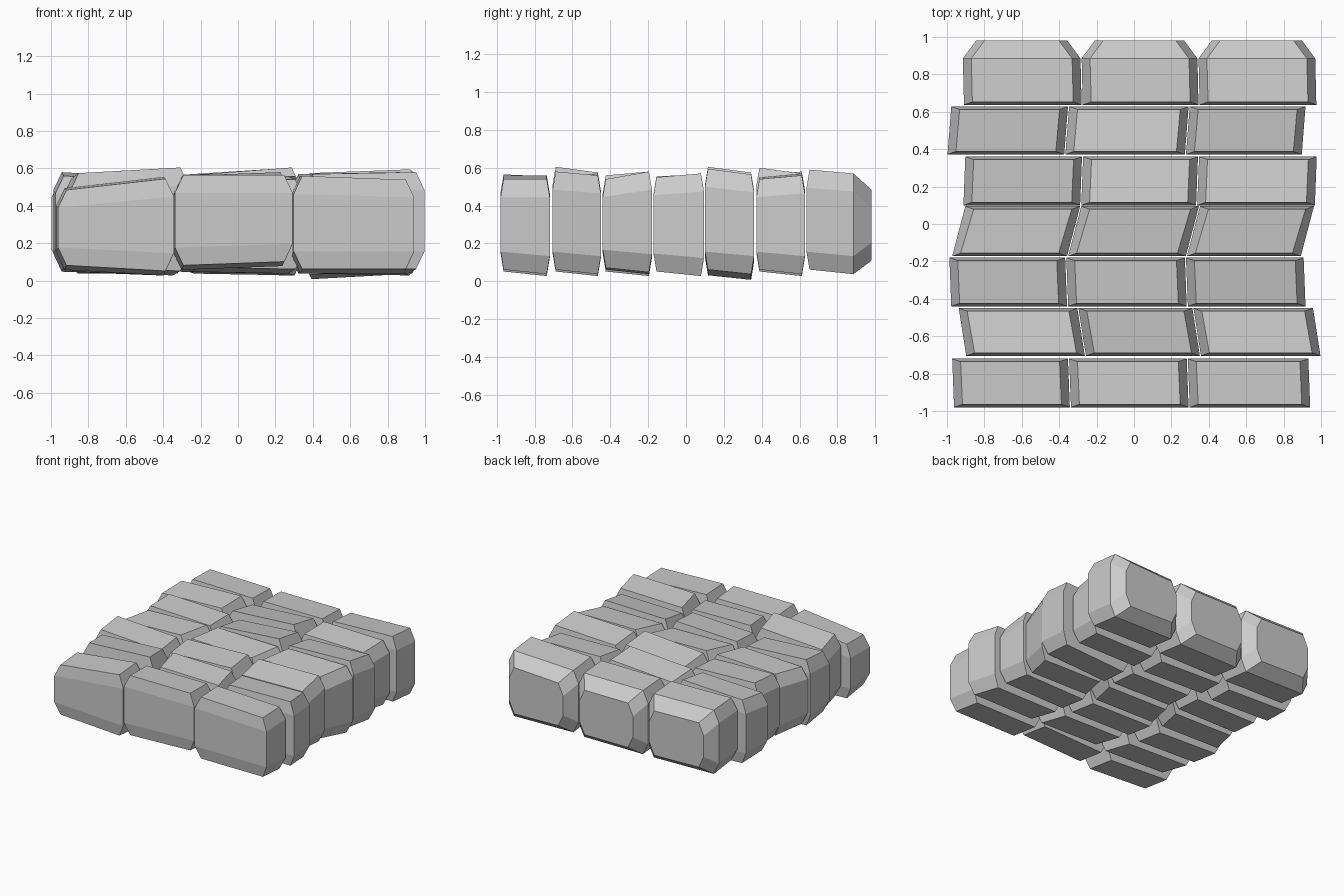
import bpy, bmesh

if "Cube" in bpy.data.objects:
    bpy.data.objects.remove(bpy.data.objects["Cube"])

# Rows of stones: y front, y back, x boundaries, shear of the ends
ROWS = [
    (-0.98, -0.72, (-0.97, -0.345, 0.29, 0.94), -0.005),
    (-0.705, -0.45, (-0.92, -0.28, 0.335, 0.98), -0.02),
    (-0.44, -0.18, (-0.985, -0.36, 0.28, 0.915), -0.005),
    (-0.172, 0.095, (-0.94, -0.32, 0.315, 0.93), 0.035),
    (0.10, 0.36, (-0.91, -0.28, 0.34, 0.975), 0.005),
    (0.372, 0.628, (-0.99, -0.36, 0.285, 0.91), 0.01),
    (0.637, 0.98, (-0.915, -0.28, 0.345, 0.975), -0.003),
]

# Per stone: top z left, top z right, rise towards the back, bottom z left, bottom z right
STONES = [
    [(.49, .55, .01, .07, .04), (.56, .56, -.01, .07, .09), (.56, .54, 0, .05, .05)],
    [(.56, .59, -.03, .06, .04), (.56, .55, .02, .06, .05), (.56, .57, -.02, .05, .05)],
    [(.57, .54, .02, .06, .04), (.55, .57, .02, .06, .05), (.55, .56, .04, .05, .06)],
    [(.54, .56, .01, .06, .05), (.56, .55, .02, .05, .04), (.56, .56, .02, .05, .04)],
    [(.57, .55, .01, .05, .05), (.55, .59, -.03, .05, .04), (.56, .58, -.03, .02, .05)],
    [(.55, .57, .02, .06, .04), (.55, .585, -.03, .06, .04), (.56, .55, .02, .05, .05)],
    [(.57, .56, -.01, .06, .05), (.56, .56, -.01, .05, .05), (.56, .58, -.02, .06, .05)],
]


def stone(name, y0, y1, x0, x1, shear, shape, rounded_back):
    """Chamfered block: cross sections along y, each with four height levels."""
    zl, zr, rise, bl, br = shape
    # sections: y, x inset, z inset
    sections = [(y0, 0, 0), (y1, 0, 0)]
    if rounded_back:
        sections = [(y0, 0, 0), (y1 - .095, 0, 0), (y1, .07, .085)]
    n = len(sections)
    bm = bmesh.new()
    left, right = [], []
    for i, (y, dx, dz) in enumerate(sections):
        t = -1 if i == 0 else 1
        lo, hi = [], []
        for level in range(4):
            outer = level in (0, 3)
            yy = y + (.016 if i == 0 else -.016 if i == n - 1 and not dz else 0) * outer
            cut = .045 * outer + dx
            for side, z_top, z_bot, out in ((x0 + cut, zl, bl, lo), (x1 - cut, zr, br, hi)):
                top = z_top + t * rise / 2 - dz
                bottom = z_bot - .012 * t * (not dz) + dz * .7
                z = (bottom, bottom + .095, top - .095, top)[level]
                out.append(bm.verts.new((side + t * shear, yy, z)))
        left.append(lo)
        right.append(hi)
    for i in range(n - 1):
        for k in range(3):
            for s in (left, right):
                bm.faces.new((s[i][k], s[i + 1][k], s[i + 1][k + 1], s[i][k + 1]))
        for k in (0, 3):
            bm.faces.new((left[i][k], right[i][k], right[i + 1][k], left[i + 1][k]))
    for i in (0, n - 1):
        for k in range(3):
            bm.faces.new((left[i][k], right[i][k], right[i][k + 1], left[i][k + 1]))
    bmesh.ops.recalc_face_normals(bm, faces=bm.faces)
    mesh = bpy.data.meshes.new(name)
    bm.to_mesh(mesh)
    bm.free()
    obj = bpy.data.objects.new(name, mesh)
    bpy.context.collection.objects.link(obj)


# Lay the paving, three stones to a row; the last row has a chamfered back edge
for r, (y0, y1, xs, shear) in enumerate(ROWS):
    for c, shape in enumerate(STONES[r]):
        stone(f"paving_stone_{r + 1}_{c + 1}", y0, y1, xs[c] + .003, xs[c + 1] - .003,
              shear, shape, r == len(ROWS) - 1)
